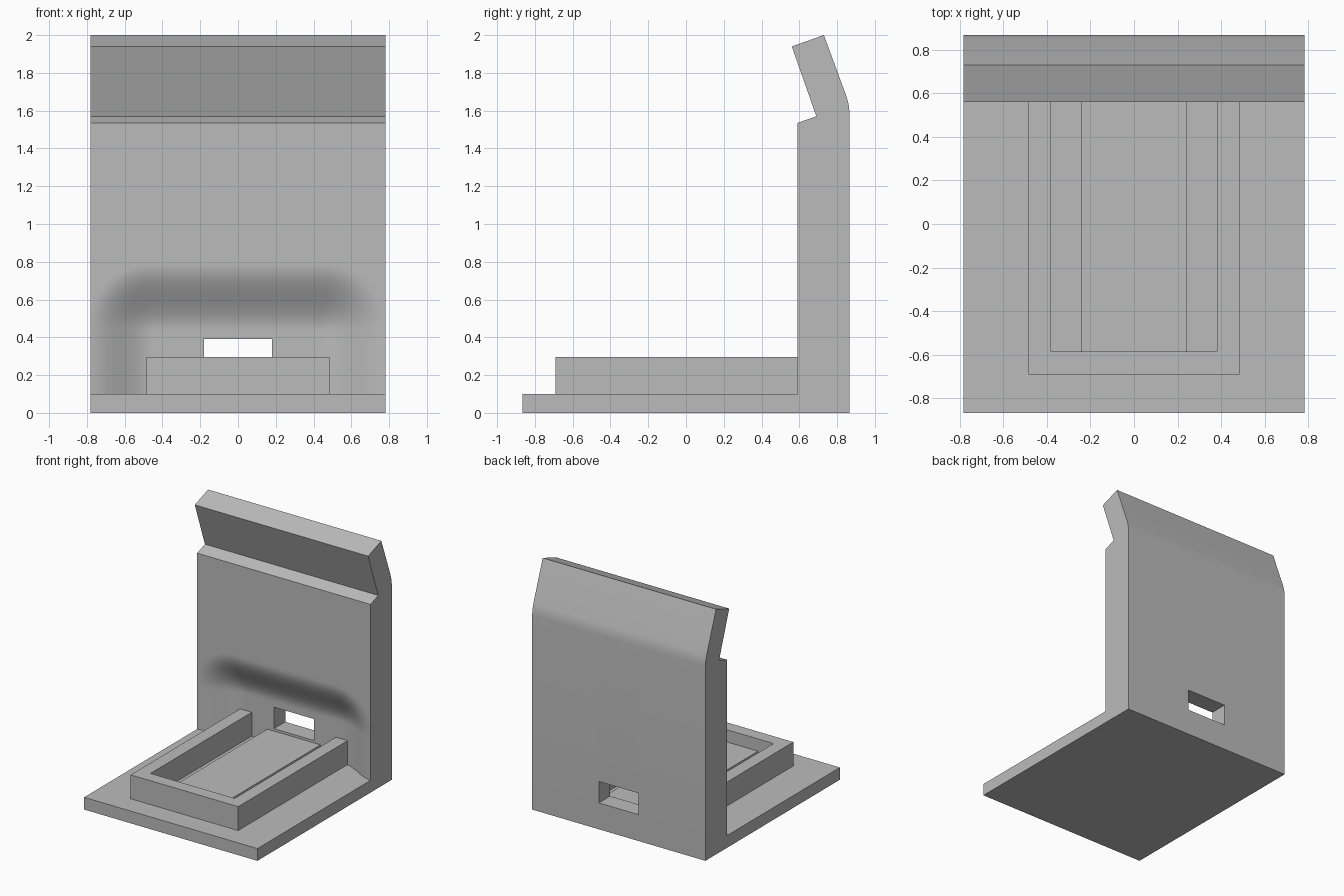
import bpy
import bmesh
import math

cube = bpy.data.objects.get("Cube")
if cube:
    bpy.data.objects.remove(cube, do_unlink=True)

grey = bpy.data.materials.new("plain grey")
grey.use_nodes = True
colour = (0.5, 0.5, 0.5, 1)
grey.diffuse_color = colour
grey.node_tree.nodes["Principled BSDF"].inputs["Base Color"].default_value = colour

HALF_W, FRONT, BACK, BASE_TOP = 0.782, -0.866, 0.866, 0.1
WALL_FRONT, RECESS_DEPTH = 0.59, 0.13


def finish(name, bm):
    bmesh.ops.recalc_face_normals(bm, faces=bm.faces[:])
    mesh = bpy.data.meshes.new(name)
    bm.to_mesh(mesh)
    bm.free()
    mesh.materials.append(grey)
    obj = bpy.data.objects.new(name, mesh)
    bpy.context.collection.objects.link(obj)
    return obj


def box(name, x0, x1, y0, y1, z0, z1):
    bm = bmesh.new()
    bmesh.ops.create_cube(bm, size=1)
    for v in bm.verts:
        v.co = (x1 if v.co.x > 0 else x0,
                y1 if v.co.y > 0 else y0,
                z1 if v.co.z > 0 else z0)
    return finish(name, bm)


def wall_y(x, z):
    """Front of the wall, with a softly blended recess near the base."""
    d = math.hypot(max(abs(x) - 0.45, 0), max(z - 0.44, 0))
    t = min(d / 0.345, 1)
    return WALL_FRONT + RECESS_DEPTH * (1 - t * t * (3 - 2 * t))


# Base and wall: one side profile lofted across the width
COLS, ROWS, RECESS_TOP = 64, 36, 0.8
lip_and_back = [(0.59, 1.535), (0.69, 1.57), (0.56, 1.94), (0.73, 2.0),
                (0.848, 1.68), (0.857, 1.65), (0.863, 1.62), (BACK, 1.58),
                (BACK, 0)]


def profile(x):
    pts = [(FRONT, 0), (FRONT, BASE_TOP)]
    for i in range(ROWS + 1):
        z = BASE_TOP + (RECESS_TOP - BASE_TOP) * i / ROWS
        pts.append((wall_y(x, z), z))
    return pts + lip_and_back


bm = bmesh.new()
rings = []
for c in range(COLS + 1):
    x = HALF_W * (2 * c / COLS - 1)
    rings.append([bm.verts.new((x, y, z)) for y, z in profile(x)])
for a, b in zip(rings, rings[1:]):
    for i in range(len(a)):
        j = (i + 1) % len(a)
        bm.faces.new((a[i], a[j], b[j], b[i]))
bm.faces.new(rings[0])
bm.faces.new(rings[-1])
bmesh.ops.dissolve_limit(bm, angle_limit=0.001, verts=bm.verts[:], edges=bm.edges[:])
stand = finish("base_and_wall", bm)

# Cable slot through the wall
cutter = box("slot_cutter", -0.18, 0.18, 0.63, 1.0, 0.215, 0.39)
cutter.hide_render = True
cut = stand.modifiers.new("slot", "BOOLEAN")
cut.operation = "DIFFERENCE"
cut.solver = "EXACT"
cut.object = cutter
bpy.context.view_layer.objects.active = stand
stand.select_set(True)
bpy.ops.object.modifier_apply(modifier="slot")
bpy.data.objects.remove(cutter, do_unlink=True)
bpy.ops.object.shade_smooth_by_angle(angle=math.radians(20))
stand.select_set(False)

# Tray rim: U-shaped outline, open towards the wall
OUT_X, IN_X, END = 0.485, 0.38, 0.735
half = [(IN_X, END), (OUT_X, END), (OUT_X, -0.69)]
inner = [(-IN_X, -0.585), (IN_X, -0.585)]
outline = half + [(-x, y) for x, y in reversed(half)] + inner
bm = bmesh.new()
face = bm.faces.new([bm.verts.new((x, y, BASE_TOP - 0.01)) for x, y in outline])
top = bmesh.ops.extrude_face_region(bm, geom=[face])["geom"]
bmesh.ops.translate(bm, vec=(0, 0, 0.205),
                    verts=[v for v in top if isinstance(v, bmesh.types.BMVert)])
finish("tray_rim", bm)

# Raised floor between the two side channels
box("tray_floor", -0.24, 0.24, -0.59, 0.725, BASE_TOP - 0.01, 0.195)
